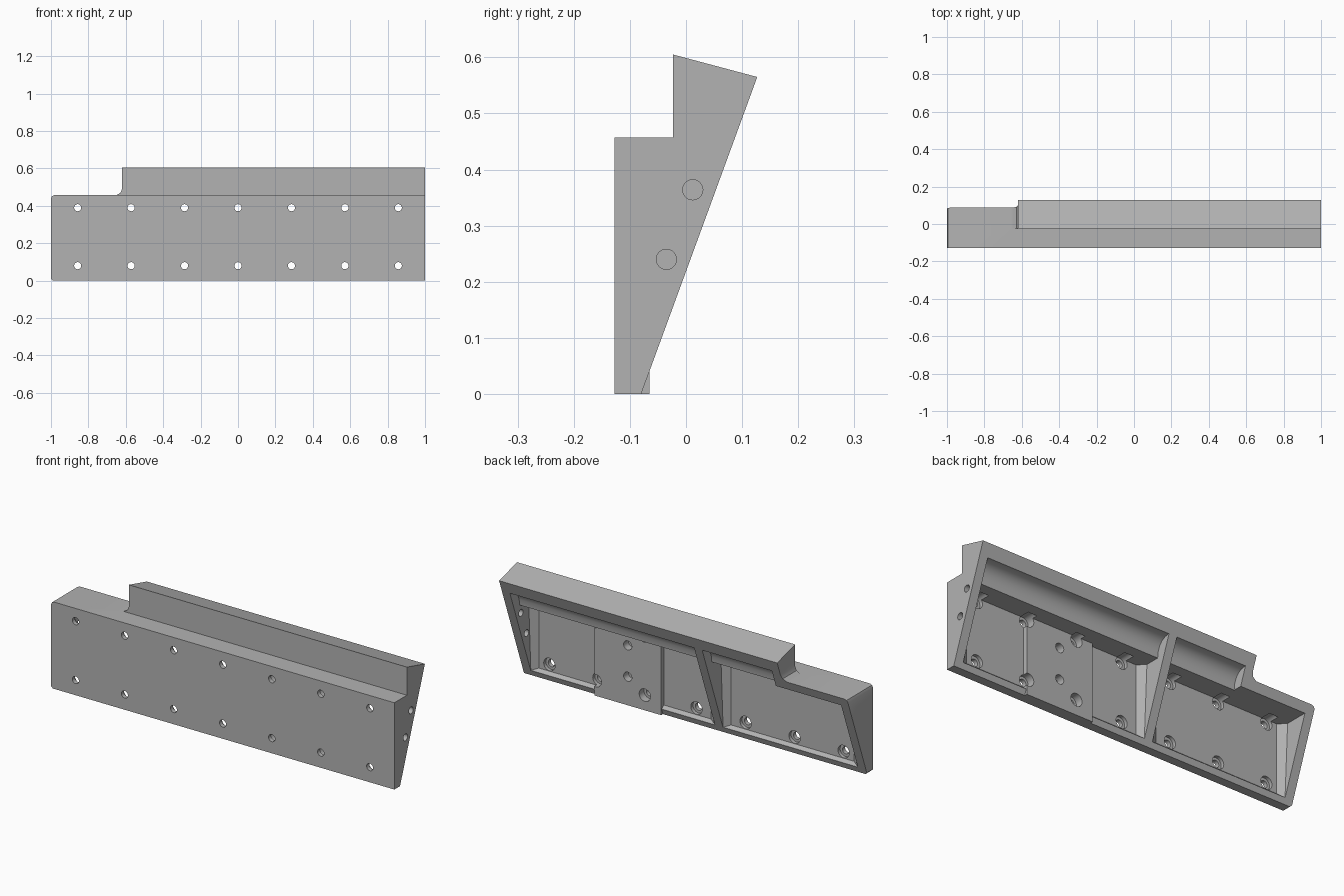
import bpy, bmesh
from mathutils import Matrix, Vector

cube = bpy.data.objects.get("Cube")
if cube:
    bpy.data.objects.remove(cube)

WALL = 0.047        # wall thickness
FLOOR = -0.087      # back surface of the front plate
SHELF = 0.41        # underside of the shelf
STEP_X = -0.62      # where the raised flange ends


def make_object(name, bm):
    bmesh.ops.recalc_face_normals(bm, faces=bm.faces)
    mesh = bpy.data.meshes.new(name)
    bm.to_mesh(mesh)
    bm.free()
    obj = bpy.data.objects.new(name, mesh)
    bpy.context.collection.objects.link(obj)
    return obj


def prism(name, points, axis, start, end, chamfer=0):
    """Extrude a profile along x (points are y, z) or y (points are x, z)."""
    bm = bmesh.new()
    place = (lambda a, b, t: (t, a, b)) if axis == "x" else (lambda a, b, t: (a, t, b))
    face = bm.faces.new([bm.verts.new(place(a, b, start)) for a, b in points])
    moved = bmesh.ops.extrude_face_region(bm, geom=[face])["geom"]
    verts = [v for v in moved if isinstance(v, bmesh.types.BMVert)]
    bmesh.ops.translate(bm, verts=verts, vec=place(0, 0, end - start))
    if chamfer:
        # chamfer the upright corners between plate and ribs
        edges = [e for e in bm.edges
                 if all(abs(v.co.y - FLOOR) < 1e-4 for v in e.verts)
                 and abs(e.verts[0].co.x - e.verts[1].co.x) < 1e-4]
        bmesh.ops.bevel(bm, geom=edges, offset=chamfer, segments=1, affect="EDGES")
    return make_object(name, bm)


def drills(name, centres, radius, axis, start, end):
    """A set of cylinders along x or y between two coordinates."""
    bm = bmesh.new()
    turn = Matrix.Rotation(1.5707963, 4, "Y" if axis == "x" else "X")
    mid = (start + end) / 2
    for a, z in centres:
        spot = Vector((mid, a, z)) if axis == "x" else Vector((a, mid, z))
        bmesh.ops.create_cone(bm, cap_ends=True, segments=24, radius1=radius,
                              radius2=radius, depth=end - start,
                              matrix=Matrix.Translation(spot) @ turn)
    return make_object(name, bm)


def combine(body, tool, operation):
    tool.hide_render = True
    mod = body.modifiers.new(tool.name, "BOOLEAN")
    mod.operation, mod.object, mod.solver = operation, tool, "EXACT"
    bpy.context.view_layer.objects.active = body
    bpy.ops.object.modifier_apply(modifier=mod.name)
    bpy.data.objects.remove(tool)


# Stepped, slope-backed body
body = prism("mounting_bracket",
             [(-0.127, 0), (-0.127, 0.457), (-0.023, 0.457), (-0.023, 0.605),
              (0.127, 0.565), (-0.08, 0)], "x", -1, 1)

# Outline with the flange step and rounded end corners
combine(body, prism("outline",
                    [(-0.99, 0), (1.1, 0), (1.1, 0.7), (STEP_X, 0.7), (STEP_X, 0.49),
                     (-0.628, 0.47), (-0.65, 0.457), (-0.982, 0.457), (-0.995, 0.452),
                     (-1, 0.439), (-1, 0.01)], "y", -0.3, 0.3), "INTERSECT")

# Hollow bays between the ribs, open at the back
lip = [(0.2, 0.03), (-0.07, 0.03), (FLOOR, 0.045), (FLOOR, SHELF)]
ceiling = [(0.024, SHELF), (0.027, 0.44), (0.037, 0.466), (0.053, 0.486),
           (0.075, 0.498), (0.1, 0.502), (0.2, 0.502)]
rib_left, rib_right, end = -0.12, -0.12 - WALL, 1 - WALL
combine(body, prism("long_bay", lip + ceiling, "x", rib_left, end, 0.035), "DIFFERENCE")
combine(body, prism("short_bay", lip + [(0.2, SHELF)], "x", -end, rib_right, 0.035),
        "DIFFERENCE")
combine(body, prism("flange_bay", [(0.2, 0.38), (0.024, 0.38)] + ceiling, "x",
                    STEP_X + WALL, rib_right), "DIFFERENCE")

# Thickened pad behind the plate
combine(body, prism("pad", [(-0.11, 0), (-0.065, 0), (-0.065, 0.42), (-0.11, 0.42)],
                    "x", 0.19, 0.58), "UNION")

# Two rows of counterbored screw holes
screws = [(i * 2 / 7, z) for i in range(-3, 4) for z in (0.08, 0.39)]
combine(body, drills("counterbores", screws, 0.033, "y", -0.105, -0.035), "DIFFERENCE")
combine(body, drills("bores", screws, 0.019, "y", -0.2, -0.06), "DIFFERENCE")

# Blind holes in the pad and cross holes in the end wall
combine(body, drills("blind_holes", [(0.385, 0.15), (0.385, 0.315)], 0.024, "y",
                     -0.105, -0.03), "DIFFERENCE")
combine(body, drills("end_holes", [(0.012, 0.364), (-0.035, 0.24)], 0.018, "x",
                     0.9, 1.1), "DIFFERENCE")

# Plain grey finish
grey = bpy.data.materials.new("plain_grey")
grey.use_nodes = True
colour = (0.45, 0.45, 0.45, 1)
grey.diffuse_color = colour
grey.node_tree.nodes["Principled BSDF"].inputs["Base Color"].default_value = colour
body.data.materials.clear()
body.data.materials.append(grey)
for poly in body.data.polygons:
    poly.material_index = 0

bpy.ops.object.select_all(action="DESELECT")
body.select_set(True)
bpy.context.view_layer.objects.active = body
bpy.ops.object.shade_smooth_by_angle(angle=0.5)
